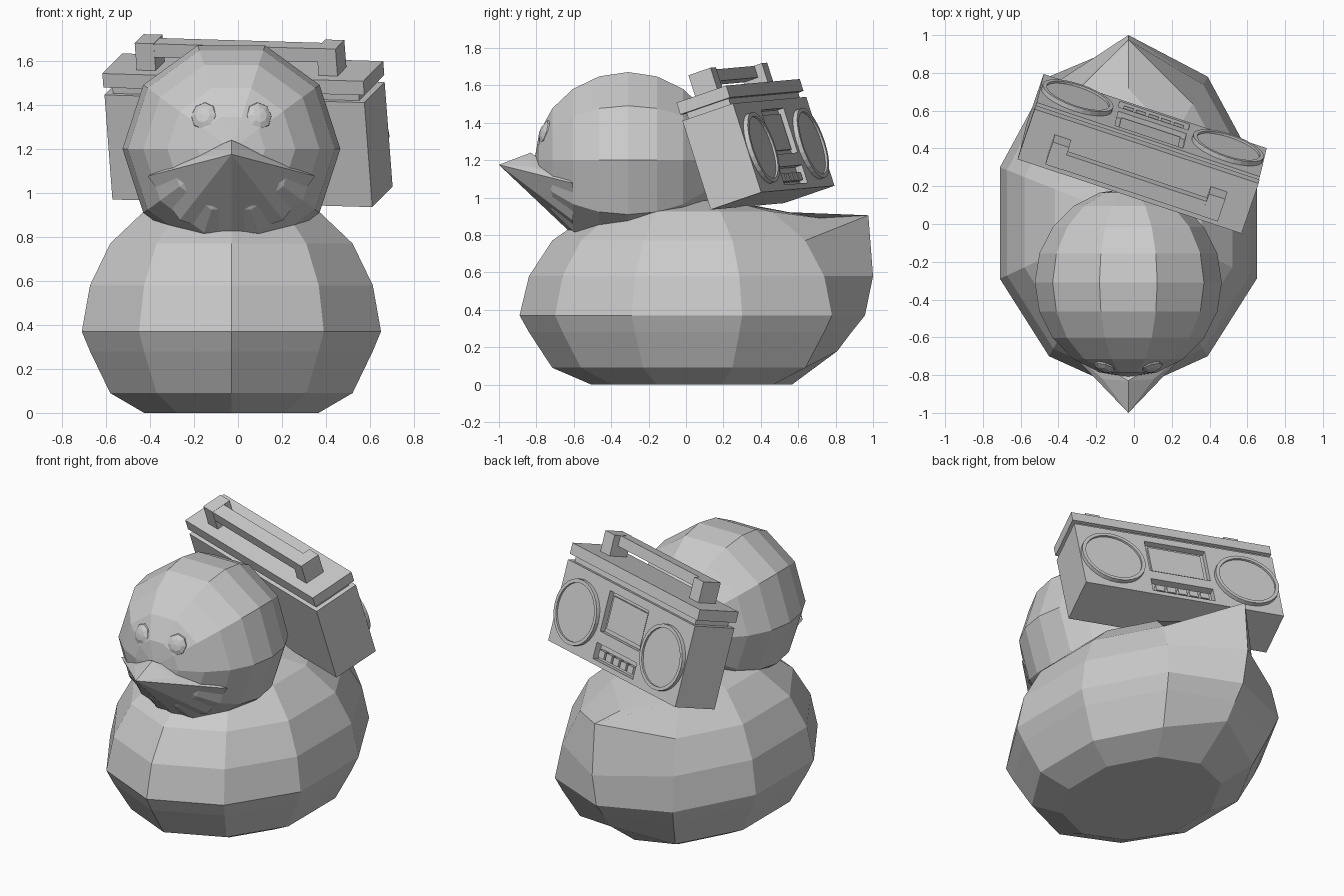
import bpy, bmesh, math
from mathutils import Matrix, Vector

if "Cube" in bpy.data.objects:
    bpy.data.objects.remove(bpy.data.objects["Cube"])

CX = -0.03  # mirror plane of the duck


def finish(bm, name, matrix=None):
    bmesh.ops.recalc_face_normals(bm, faces=bm.faces)
    me = bpy.data.meshes.new(name)
    bm.to_mesh(me)
    bm.free()
    ob = bpy.data.objects.new(name, me)
    bpy.context.collection.objects.link(ob)
    if matrix is not None:
        ob.matrix_world = matrix
    return ob


# Duck body: ten-sided rings, rear column pulled out into an upturned tail
rings = [(0, .583), (.09, .81), (.28, .945), (.37, 1), (.58, .945),
         (.77, .81), (.925, .57), (.985, .25)]
rear = [(.567, 0), (.81, .18), (.885, .28), (.957, .37), (1.0, .58),
        (.975, .905), (.717, .89), (.30, .96)]
half = [(.42, -.73), (.68, -.32), (.68, .27), (.42, .75)]
bm = bmesh.new()
loops = []
for (z, s), (ry, rz) in zip(rings, rear):
    pts = [(0, -.92 * s + .03, z)]
    pts += [(x * s, y * s + .03, z) for x, y in half]
    pts += [(0, ry, rz)]
    pts += [(-x * s, y * s + .03, z) for x, y in reversed(half)]
    loops.append([bm.verts.new((x + CX, y, z)) for x, y, z in pts])
for a, b in zip(loops, loops[1:]):
    for i in range(10):
        j = (i + 1) % 10
        bm.faces.new((a[i], a[j], b[j], b[i]))
bm.faces.new(loops[0][::-1])
bm.faces.new(loops[-1])
finish(bm, "duck_body")

# Head: low-poly ball with its poles along y
HC, HR, HY = Vector((CX, -.31, 1.2)), .495, .5
bm = bmesh.new()
bmesh.ops.create_uvsphere(bm, u_segments=10, v_segments=10, radius=1,
                          matrix=Matrix.Translation(HC) @ Matrix.Diagonal((HR, HY, HR, 1))
                          @ Matrix.Rotation(math.pi / 2, 4, 'X') @ Matrix.Rotation(math.pi / 2, 4, 'Z'))
finish(bm, "duck_head")

# Beak and chin: hull from the beak tip to the lower front of the head
pts = [(0, -1, 1.175), (0, -.83, 1.24), (.136, -.82, 1.165), (-.136, -.82, 1.165)]
for k in range(-2, 3):
    a = math.radians(36 * k)
    pts.append((.4 * math.sin(a), -.604, 1.2 - .4 * math.cos(a)))
bm = bmesh.new()
for x, y, z in pts:
    bm.verts.new((x + CX, y, z))
bmesh.ops.convex_hull(bm, input=bm.verts)
finish(bm, "beak")

# Eyes, flattened onto the head surface
for side, label in ((-1, "left"), (1, "right")):
    c = Vector((CX + side * .122, -.745, 1.345))
    q = (c - HC).to_track_quat('Z', 'Y').to_matrix().to_4x4()
    bm = bmesh.new()
    bmesh.ops.create_uvsphere(bm, u_segments=8, v_segments=6, radius=1,
                              matrix=Matrix.Translation(c) @ q @ Matrix.Diagonal((.066, .072, .036, 1)))
    finish(bm, "eye_" + label)

# Tilted frame of the portable stereo: x along it, +y is the speaker face
ax = Vector((.949, -.315, -.028)).normalized()
az = ax.cross(Vector((.27, .91, .31))).normalized()
ay = az.cross(ax)
FRAME = Matrix.Translation((.066, .463, .999)) @ Matrix((ax, ay, az)).transposed().to_4x4()


def box(name, x, y, z):
    """Box from (min, max) pairs in the stereo frame."""
    bm = bmesh.new()
    size = [b - a for a, b in (x, y, z)]
    mid = [(a + b) / 2 for a, b in (x, y, z)]
    bmesh.ops.create_cube(bm, size=1, matrix=Matrix.Translation(mid) @ Matrix.Diagonal((*size, 1)))
    return finish(bm, name, FRAME)


def disc(name, x, r, y0, y1):
    """Round disc on the speaker face."""
    bm = bmesh.new()
    bmesh.ops.create_cone(bm, cap_ends=True, segments=28, radius1=r, radius2=r, depth=y1 - y0,
                          matrix=Matrix.Translation((x, (y0 + y1) / 2, .24))
                          @ Matrix.Rotation(math.pi / 2, 4, 'X'))
    return finish(bm, name, FRAME)


def cut(target, cutter):
    cutter.hide_render = True
    cutter.hide_viewport = True
    cutter.display_type = 'WIRE'
    m = target.modifiers.new("cut", 'BOOLEAN')
    m.operation = 'DIFFERENCE'
    m.solver = 'EXACT'
    m.object = cutter


case = box("stereo_case", (-.6225, .6225), (-.15, .15), (0, .5))
box("stereo_neck", (-.59, .59), (-.125, .125), (.49, .55))
box("stereo_lid", (-.625, .625), (-.15, .145), (.535, .602))

# Recesses for the tape door and the button row
cut(case, box("tape_cutter", (-.19, .19), (.115, .2), (.2, .45)))
cut(case, box("button_cutter", (-.195, .195), (.11, .2), (.03, .13)))
box("tape_door", (-.165, .165), (.1, .13), (.225, .425))
for i in range(5):
    x = -.14 + .07 * i
    box(f"button_{i + 1}", (x - .027, x + .027), (.1, .14), (.05, .095))

# Speakers: rim with a recessed front
for side, label in ((-1, "left"), (1, "right")):
    rim = disc("speaker_rim_" + label, side * .42, .197, .14, .175)
    cut(rim, disc("speaker_cutter_" + label, side * .42, .175, .163, .2))

# Carrying handle
box("handle_bar", (-.48, .48), (-.085, 0), (.665, .73))
for side, label in ((-1, "left"), (1, "right")):
    box("handle_leg_" + label, tuple(sorted((side * .39, side * .481))), (-.086, .045), (.59, .731))
